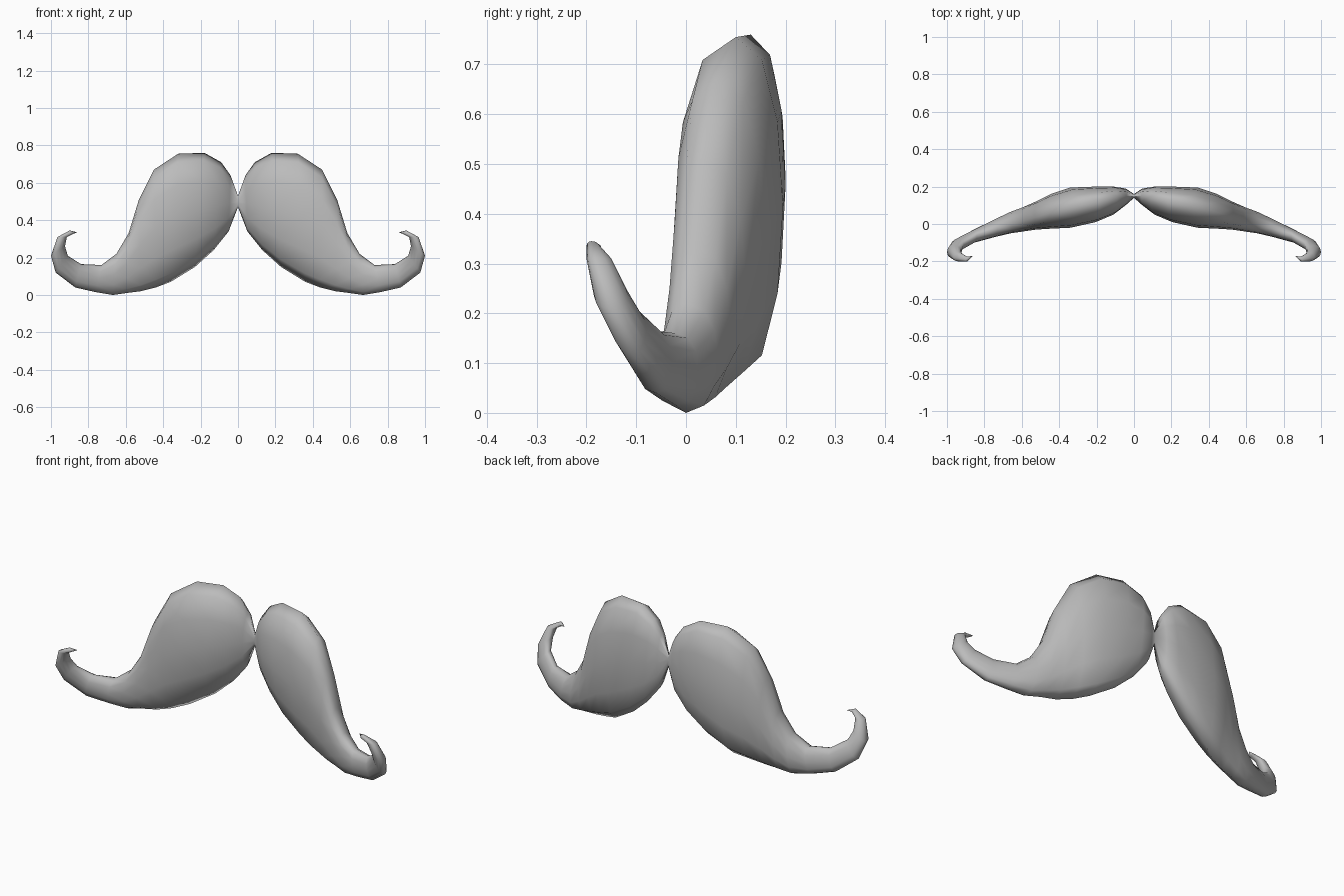
import bpy, bmesh
from math import sin, cos, tau

cube = bpy.data.objects.get("Cube")
if cube:
    bpy.data.objects.remove(cube, do_unlink=True)

SIDES = 12

# Each station, in hundredths: upper edge x, z; lower edge x, z;
# then the front, edge and back depths along y
STATIONS = [
    (0, 53, 0, 47, 14, 15, 16),
    (4, 64, 5, 34, 10, 15, 19),
    (9, 71, 13, 24, 5, 15, 20),
    (18, 76, 23, 15, 1, 13, 20),
    (32, 75.5, 36, 7, -2, 10, 19.5),
    (45, 67, 44, 4, -2.5, 6, 16),
    (53, 51, 52, 2, -3, 3.5, 12),
    (58.5, 33, 60, 1, -4, 2, 9),
    (65, 22, 67, 0, -5, 0, 6.5),
    (73, 16, 76, 1.5, -7, -2, 2.5),
    (84, 16.5, 87, 4, -10, -6, -3),
    (91, 21, 97.5, 12, -14.5, -11, -8),
    (92.5, 26, 100, 21, -18.5, -15, -11.5),
    (91.5, 31, 96.5, 31, -20, -18, -15),
    (88.5, 32.5, 90, 34.5, -20, -19, -17.5),
]
TIP = (0.86, -0.17, 0.335)


def rounded(value, power=0.85):
    """Slightly fuller than a plain ellipse."""
    return abs(value) ** power * (1 if value >= 0 else -1)


def ring(bm, station):
    ux, uz, lx, lz, front, edge, back = (v / 100 for v in station)
    verts = []
    for i in range(SIDES):
        a = tau * i / SIDES
        along, across = cos(a), rounded(sin(a))
        depth = (back - edge) * across if across > 0 else (edge - front) * across
        x = (ux + lx) / 2 + (ux - lx) / 2 * along
        z = (uz + lz) / 2 + (uz - lz) / 2 * along
        verts.append(bm.verts.new((x, edge + depth, z)))
    return verts


# Loft one half from the centre out to the curled tip
bm = bmesh.new()
rings = [ring(bm, s) for s in STATIONS]
for inner, outer in zip(rings, rings[1:]):
    for i in range(SIDES):
        j = (i + 1) % SIDES
        bm.faces.new((inner[i], inner[j], outer[j], outer[i]))
tip = bm.verts.new(TIP)
last = rings[-1]
for i in range(SIDES):
    bm.faces.new((last[i], last[(i + 1) % SIDES], tip))
bmesh.ops.recalc_face_normals(bm, faces=bm.faces[:])
for face in bm.faces:
    face.smooth = True

mesh = bpy.data.meshes.new("moustache")
bm.to_mesh(mesh)
bm.free()
moustache = bpy.data.objects.new("moustache", mesh)
bpy.context.collection.objects.link(moustache)

# Mirror to the other half
mirror = moustache.modifiers.new("mirror", 'MIRROR')
mirror.use_axis[0] = True

# Plain grey
grey = bpy.data.materials.new("plain_grey")
grey.use_nodes = True
colour = (0.5, 0.5, 0.5, 1)
grey.diffuse_color = colour
grey.node_tree.nodes["Principled BSDF"].inputs["Base Color"].default_value = colour
mesh.materials.append(grey)
